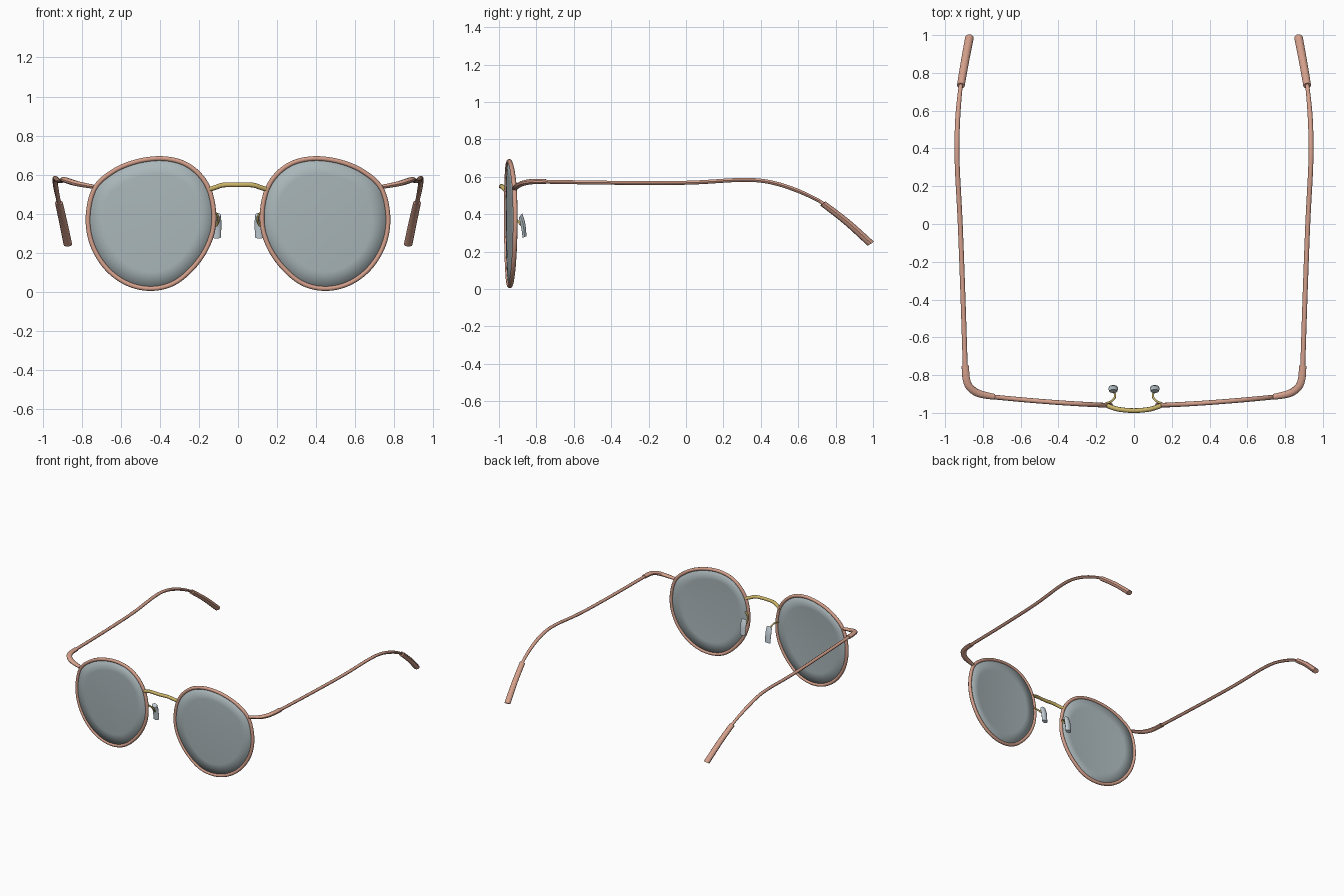
import bpy, bmesh, math
from mathutils import Vector

if "Cube" in bpy.data.objects:
    bpy.data.objects.remove(bpy.data.objects["Cube"])


def material(name, rgb):
    m = bpy.data.materials.new(name)
    m.diffuse_color = (*rgb, 1)
    m.use_nodes = True
    m.node_tree.nodes["Principled BSDF"].inputs["Base Color"].default_value = m.diffuse_color
    return m


ROSE = material("rose metal", (0.66, 0.35, 0.26))
GOLD = material("gold metal", (0.60, 0.46, 0.14))
TINT = material("grey lens", (0.40, 0.47, 0.49))
PAD = material("clear pad", (0.55, 0.63, 0.68))


def smooth_path(pts, steps=6, cyclic=False):
    """Catmull-Rom samples through points of any dimension."""
    n = len(pts)
    out = []
    for i in range(n if cyclic else n - 1):
        ids = [(i + k) % n if cyclic else min(max(i + k, 0), n - 1) for k in (-1, 0, 1, 2)]
        a, b, c, d = (Vector(pts[j]) for j in ids)
        for s in range(steps):
            t = s / steps
            out.append(0.5 * (2 * b + (c - a) * t + (2 * a - 5 * b + 4 * c - d) * t * t
                              + (3 * b - a - 3 * c + d) * t ** 3))
    if not cyclic:
        out.append(Vector(pts[-1]))
    return out


def shade(ob, mat):
    ob.data.materials.clear()
    ob.data.materials.append(mat)
    bpy.ops.object.select_all(action='DESELECT')
    ob.select_set(True)
    bpy.context.view_layer.objects.active = ob
    bpy.ops.object.shade_smooth_by_angle(angle=math.radians(40))


def tube(name, pts, mat, radius=0.0125, squash=(1, 1, 1), cyclic=False):
    """Sweep a section along a path; a fourth coordinate sets a local radius factor."""
    pts = [tuple(p) + ((1.0,) if len(p) == 3 else ()) for p in pts]
    cu = bpy.data.curves.new(name, 'CURVE')
    cu.dimensions = '3D'
    cu.bevel_depth = radius
    cu.bevel_resolution = 3
    cu.use_fill_caps = True
    path = smooth_path(pts, cyclic=cyclic)
    sp = cu.splines.new('POLY')
    sp.points.add(len(path) - 1)
    for q, p in zip(sp.points, path):
        q.co = (p[0] / squash[0], p[1] / squash[1], p[2] / squash[2], 1)
        q.radius = p[3]
    sp.use_cyclic_u = cyclic
    ob = bpy.data.objects.new(name, cu)
    bpy.context.collection.objects.link(ob)
    ob.scale = squash
    bpy.ops.object.select_all(action='DESELECT')
    ob.select_set(True)
    bpy.context.view_layer.objects.active = ob
    bpy.ops.object.convert(target='MESH')
    ob = bpy.context.object
    bpy.ops.object.transform_apply(location=False, rotation=False, scale=True)
    shade(ob, mat)
    return ob


def wrap(x):
    """Depth of the frame front, sweeping back towards the temples."""
    return -0.963 + 0.05 * (abs(x) / 0.77) ** 1.6


def lens(name, outline, side):
    """Slightly domed disc of concentric rings inside the rim."""
    bm = bmesh.new()
    cx, cz = 0.44, 0.36

    def vert(x, z, f):
        return bm.verts.new((side * x, wrap(x) - 0.008 * (1 - f * f), z))

    rings = [[vert(cx + (p.x - cx) * f, cz + (p.y - cz) * f, f) for p in outline]
             for f in (0.25, 0.5, 0.75, 1.0)]
    mid = vert(cx, cz, 0)
    n = len(outline)
    for i in range(n):
        j = (i + 1) % n
        bm.faces.new((mid, rings[0][i], rings[0][j]))
        for a, b in zip(rings, rings[1:]):
            bm.faces.new((a[i], b[i], b[j], a[j]))
    bmesh.ops.recalc_face_normals(bm, faces=bm.faces)
    me = bpy.data.meshes.new(name)
    bm.to_mesh(me)
    bm.free()
    ob = bpy.data.objects.new(name, me)
    bpy.context.collection.objects.link(ob)
    sol = ob.modifiers.new("thickness", 'SOLIDIFY')
    sol.thickness = 0.008
    sol.offset = 0
    shade(ob, TINT)


# rim outline of one eye (x, z)
OUTLINE = [(0.40, 0.683), (0.53, 0.664), (0.645, 0.613), (0.735, 0.527), (0.768, 0.38),
           (0.745, 0.24), (0.67, 0.118), (0.56, 0.04), (0.435, 0.017), (0.315, 0.052),
           (0.205, 0.155), (0.14, 0.275), (0.123, 0.39), (0.145, 0.515), (0.20, 0.603),
           (0.285, 0.662)]

for side, label in ((1, "right"), (-1, "left")):
    def flip(pts):
        return [(side * p[0],) + tuple(p[1:]) for p in pts]

    # rim and lens
    tube("rim_" + label, flip([(x, wrap(x), z) for x, z in OUTLINE]), ROSE, 0.0125, cyclic=True)
    lens("lens_" + label, smooth_path(OUTLINE, 4, True), side)

    # corner piece joining rim to temple, flattened in height
    tube("end_piece_" + label, flip([
        (0.74, -0.915, 0.538, 0.75), (0.82, -0.898, 0.553, 0.95), (0.868, -0.866, 0.567),
        (0.888, -0.82, 0.574), (0.893, -0.75, 0.574)]), ROSE, 0.0205, (1, 1, 0.68))

    # temple arm curving down behind the ear
    tube("temple_" + label, flip([
        (0.893, -0.77, 0.574), (0.905, -0.4, 0.568), (0.92, 0.0, 0.568), (0.935, 0.29, 0.583),
        (0.937, 0.44, 0.573), (0.932, 0.58, 0.532), (0.92, 0.71, 0.472, 0.85),
        (0.911, 0.77, 0.427, 0.85)]), ROSE, 0.0130, (1, 1, 0.85))

    # sleeve over the temple end
    tube("temple_tip_" + label, flip([
        (0.917, 0.732, 0.457, 0.95), (0.895, 0.86, 0.358), (0.871, 0.987, 0.243, 1.05)]),
        ROSE, 0.0215, (1, 1, 0.76))

    # nose pad and its wire
    tube("pad_arm_" + label, flip([
        (0.145, -0.95, 0.42), (0.115, -0.935, 0.405), (0.10, -0.91, 0.375),
        (0.110, -0.878, 0.34)]), GOLD, 0.006)
    tube("nose_pad_" + label, flip([
        (0.110, -0.885, 0.393, 0.9), (0.110, -0.871, 0.345), (0.110, -0.863, 0.278, 0.9)]),
        PAD, 0.025, (1, 0.5, 1))

# bridge between the rims
tube("bridge", [(-0.155, -0.955, 0.522), (-0.12, -0.97, 0.533), (-0.075, -0.982, 0.547),
                (0, -0.988, 0.548), (0.075, -0.982, 0.547), (0.12, -0.97, 0.533),
                (0.155, -0.955, 0.522)], GOLD, 0.0125)
